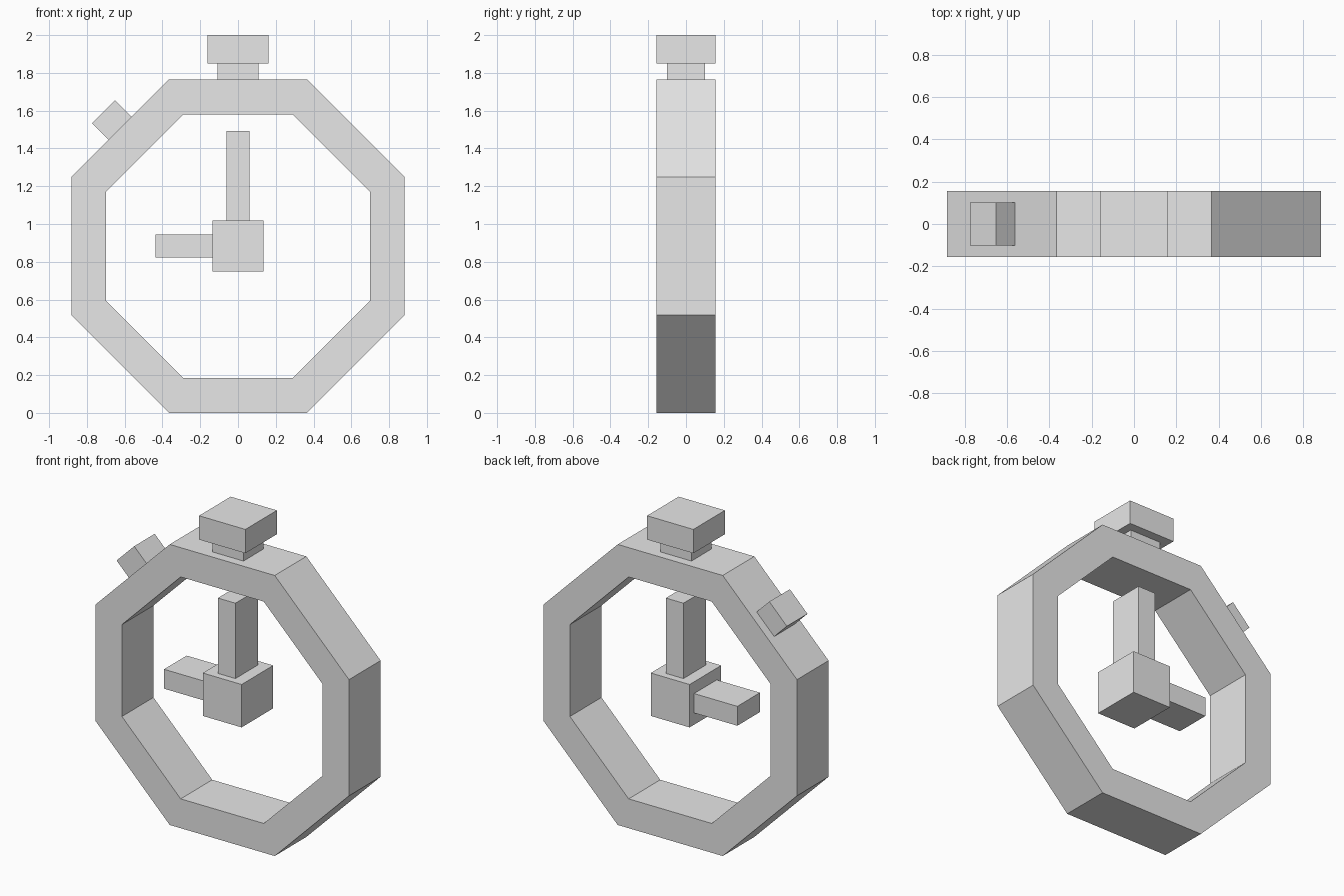
import bpy
import bmesh
from math import radians, cos, sin
from mathutils import Matrix, Vector

cube = bpy.data.objects.get("Cube")
if cube:
    bpy.data.objects.remove(cube, do_unlink=True)

grey = bpy.data.materials.new("plain grey")
grey.use_nodes = True
grey.diffuse_color = (0.8, 0.8, 0.8, 1)
grey.node_tree.nodes["Principled BSDF"].inputs["Base Color"].default_value = grey.diffuse_color

CENTRE = Vector((0, 0, 0.8825))   # middle of the dial
APOTHEM = 0.8825                  # flat-to-centre distance of the outer ring
INNER = 0.698
DEPTH = 0.157                     # half thickness of the case


def finish(name, bm):
    bmesh.ops.recalc_face_normals(bm, faces=bm.faces)
    mesh = bpy.data.meshes.new(name)
    bm.to_mesh(mesh)
    bm.free()
    mesh.materials.append(grey)
    obj = bpy.data.objects.new(name, mesh)
    bpy.context.collection.objects.link(obj)
    return obj


def box(name, centre, size, tilt=0):
    """Box of full size, turned about the y axis by tilt degrees."""
    bm = bmesh.new()
    matrix = (Matrix.Translation(centre) @ Matrix.Rotation(radians(tilt), 4, "Y")
              @ Matrix.Diagonal((*size, 1)))
    bmesh.ops.create_cube(bm, size=1, matrix=matrix)
    return finish(name, bm)


def octagon(bm, apothem, y):
    radius = apothem / cos(radians(22.5))
    angles = [radians(22.5 + 45 * i) for i in range(8)]
    return [bm.verts.new(CENTRE + Vector((radius * cos(a), y, radius * sin(a)))) for a in angles]


# Octagonal case ring: four loops joined around a square section
bm = bmesh.new()
section = [(APOTHEM, -DEPTH), (APOTHEM, DEPTH), (INNER, DEPTH), (INNER, -DEPTH)]
loops = [octagon(bm, a, y) for a, y in section]
for k in range(4):
    p, q = loops[k], loops[(k + 1) % 4]
    for i in range(8):
        j = (i + 1) % 8
        bm.faces.new((p[i], p[j], q[j], q[i]))
finish("case_ring", bm)

# Crown on top
box("crown_neck", (0, 0, 1.808), (0.216, 0.2, 0.086))
box("crown_cap", (0, 0, 1.925), (0.322, 2 * DEPTH, 0.15))

# Side button on the upper right slope
height = 0.125
outward = Vector((-1, 0, 1)).normalized()
box("side_button", CENTRE + outward * (APOTHEM + height / 2), (0.173, 0.204, height), -45)

# Hub and hands
box("hub", CENTRE, (0.27, 2 * DEPTH, 0.27))
box("upright_hand", (0, 0, 1.255), (0.122, 0.225, 0.474))
box("side_hand", (-0.285, 0, CENTRE.z), (0.302, 0.225, 0.122))
